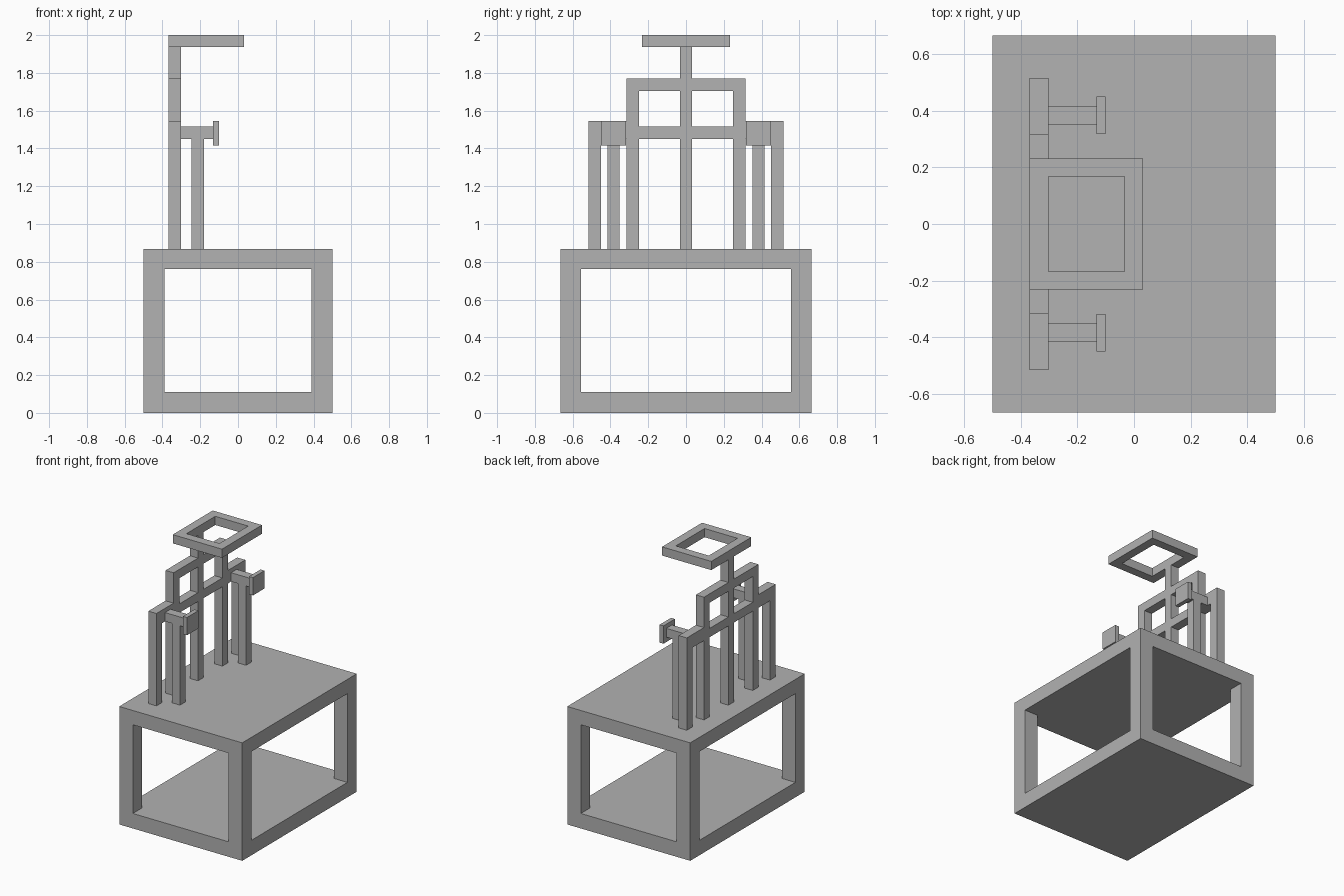
import bpy

cube = bpy.data.objects.get("Cube")
if cube:
    bpy.data.objects.remove(cube, do_unlink=True)

grey = bpy.data.materials.new("plain grey")
grey.use_nodes = True
colour = (0.445, 0.445, 0.445, 1)
grey.diffuse_color = colour
grey.node_tree.nodes["Principled BSDF"].inputs["Base Color"].default_value = colour


def box(name, x, y, z):
    """Box from (low, high) ranges along each axis."""
    ranges = (x, y, z)
    bpy.ops.mesh.primitive_cube_add(size=1, location=[(a + b) / 2 for a, b in ranges])
    ob = bpy.context.object
    ob.name = name
    ob.scale = [b - a for a, b in ranges]
    bpy.ops.object.transform_apply(location=False, rotation=False, scale=True)
    ob.data.materials.append(grey)
    return ob


def pair(name, x, y, z):
    """Box on the +y side and its mirror on the -y side."""
    box("back_" + name, x, y, z)
    box("front_" + name, x, (-y[1], -y[0]), z)


# Open base: two slabs joined by corner posts
W, D, H = 0.5, 0.665, 0.867
INNER_W, INNER_D = 0.39, 0.556
LOW, HIGH = 0.11, 0.762
box("base_floor", (-W, W), (-D, D), (0, LOW))
box("base_top", (-W, W), (-D, D), (HIGH, H))
pair("left_corner_post", (INNER_W, W), (INNER_D, D), (LOW, HIGH))
pair("right_corner_post", (-W, -INNER_W), (INNER_D, D), (LOW, HIGH))

# Upright frame on the base
X = (-0.368, -0.302)
MID, IN, OUT = 0.033, 0.25, 0.316
RAIL = (1.45, 1.515)
TOP = (1.704, 1.769)
HEAD = (1.936, 2.0)
box("centre_post", X, (-MID, MID), (H, HEAD[0]))
pair("inner_post", X, (IN, OUT), (H, TOP[1]))
pair("outer_post", X, (0.45, 0.516), (H, 1.546))
pair("upper_rail", X, (MID, IN), TOP)
pair("lower_rail", X, (MID, IN), RAIL)
pair("shoulder", X, (OUT, 0.45), (RAIL[0], 1.546))

# Arms with end plates and supports
ARM_Y = (0.351, 0.416)
pair("arm", (X[1], -0.132), ARM_Y, RAIL)
pair("arm_support", (-0.245, -0.18), ARM_Y, (H, RAIL[0]))
pair("arm_plate", (-0.132, -0.1), (0.317, 0.45), (1.415, 1.546))

# Square ring at the top
box("ring_right", X, (-0.232, 0.232), HEAD)
box("ring_left", (-0.034, 0.032), (-0.232, 0.232), HEAD)
pair("ring_side", (X[1], -0.034), (0.167, 0.232), HEAD)
